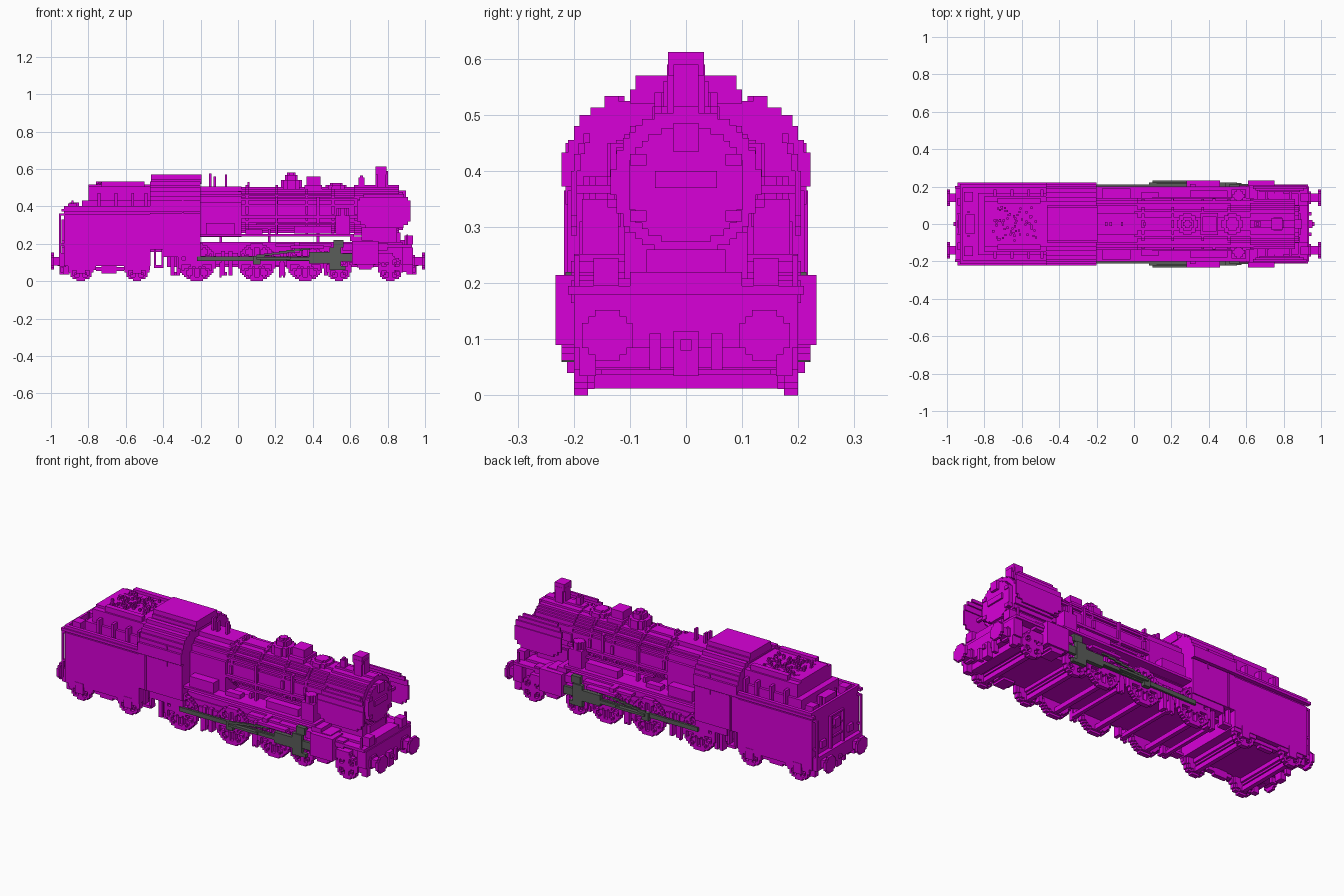
import bpy, bmesh, math, random

if "Cube" in bpy.data.objects:
    bpy.data.objects.remove(bpy.data.objects["Cube"])

U = 2 / 178          # block size of the stepped surfaces
random.seed(4)


def material(name, col):
    m = bpy.data.materials.new(name)
    m.diffuse_color = (*col, 1)
    m.use_nodes = True
    m.node_tree.nodes["Principled BSDF"].inputs["Base Color"].default_value = (*col, 1)
    return m


MAGENTA = material("magenta", (0.69, 0.0, 0.69))
GREY = material("rod grey", (0.1, 0.11, 0.1))


def part(name, boxes, mat=MAGENTA):
    """One object from boxes (x0, x1, y0, y1, z0, z1)."""
    bm = bmesh.new()
    for b in boxes:
        v = [bm.verts.new((b[i], b[2 + j], b[4 + k])) for i in (0, 1) for j in (0, 1) for k in (0, 1)]
        for f in ((0, 1, 3, 2), (4, 6, 7, 5), (0, 4, 5, 1), (2, 3, 7, 6), (0, 2, 6, 4), (1, 5, 7, 3)):
            bm.faces.new([v[i] for i in f])
    me = bpy.data.meshes.new(name)
    bm.to_mesh(me)
    bm.free()
    me.materials.append(mat)
    ob = bpy.data.objects.new(name, me)
    bpy.context.collection.objects.link(ob)
    return ob


def mir(boxes):
    """Boxes plus their mirror images across y = 0."""
    return boxes + [(b[0], b[1], -b[3], -b[2], b[4], b[5]) for b in boxes]


def rows(x0, x1, table):
    """Lengthwise body from (z0, z1, half width) rows."""
    return [(x0, x1, -w, w, a, b) for a, b, w in table]


def disc(axis, ca, cb, r, lo, hi, test=None):
    """Stepped disc made of block rows; test(a, b) can carve it."""
    n = math.ceil(r / U)
    test = test or (lambda a, b: True)
    out, prev = [], None
    for j in range(-n, n):
        runs, start = [], None
        for i in range(-n, n + 1):
            a, b = (i + .5) * U, (j + .5) * U
            on = i < n and math.hypot(a, b) <= r and test(a, b)
            if on and start is None:
                start = i
            if not on and start is not None:
                runs.append((start, i))
                start = None
        if runs and prev and prev[0] == runs:
            prev[2] = j + 1
        else:
            prev = [runs, j, j + 1]
            out.append(prev)
    res = []
    for runs, j0, j1 in out:
        for s, e in runs:
            a0, a1, b0, b1 = ca + s * U, ca + e * U, cb + j0 * U, cb + j1 * U
            res.append({"x": (lo, hi, a0, a1, b0, b1), "y": (a0, a1, lo, hi, b0, b1),
                        "z": (a0, a1, b0, b1, lo, hi)}[axis])
    return res


def spoked(r, count):
    def test(a, b):
        d = math.hypot(a, b)
        step = 2 * math.pi / count
        off = abs((math.atan2(b, a) + step / 2) % step - step / 2)
        return d > r - 1.6 * U or d < 2.3 * U or d * off < .6 * U
    return test


# Wheels with a backing plate behind the spokes, axle and cross beam
WHEELS = [("driving_wheels", (-.22, .10, .36), .101, 10),
          ("leading_wheels", (.54, .815), .0675, 8),
          ("tender_wheels", (-.84, -.54), .0675, 8)]
for name, xs, r, n in WHEELS:
    for k, x in enumerate(xs, 1):
        part(f"{name}_{k}", mir(disc("y", x, r, r, .175, .2, spoked(r, n))
                                + disc("y", x, r, r - U, .163, .18)))
        part(f"{name}_{k}_axle", disc("y", x, r, .023, -.17, .17)
             + [(x - .012, x + .012, -.17, .17, .012, .038)])

# Chassis: a flat floor between the wheels, and brake gear
part("chassis", [(-.38, .88, -.163, .163, .075, .208), (-.93, -.47, -.163, .163, .08, .16),
                 (-.47, -.38, -.1, .1, .155, .19)])
part("frame_details", mir([(x, x + .02, .15, .19, .03, .16) for x in (-.36, -.33, -.09, -.05, .225, .46)]
                          + [(x, x + .012, .17, .19, .02, .1) for x in (-.1, .22, .24)]
                          + [(-.2, .5, .15, .168, .15, .178), (-.12, 0, .15, .18, .09, .15),
                             (.18, .26, .15, .18, .08, .15)]))
part("brake_beams", [(x, x + .02, -.17, .17, .03, .05) for x in (-.35, -.08, .235)])
part("boiler_supports", [(x, x + .015, -.13, .13, .19, .28) for x in (-.1, .16, .42)])

# Boiler, firebox, smokebox and bands
part("boiler", disc("x", 0, .38, .124, 0, .66))
part("firebox", rows(-.2, .02, [(.235, .42, .14), (.42, .455, .125), (.455, .48, .1), (.48, .505, .06)]))
part("boiler_bands", [b for x in (.04, .2, .36, .5) for b in disc("x", 0, .38, .131, x, x + .015)])
part("smokebox", disc("x", 0, .38, .131, .62, .862))
part("smokebox_door", disc("x", 0, .375, .105, .86, .883) + [(.88, .892, -.055, .055, .37, .4)]
     + mir([(.86, .888, .07, .1, .31, .33), (.86, .888, .07, .1, .41, .43)]))
part("smokebox_saddle", [(.66, .85, -.11, .11, .18, .29), (.8, .87, -.07, .07, .18, .26)])
part("top_lamp", [(.85, .897, -.023, .023, .435, .485)])

# Fittings on top of the boiler
part("chimney", disc("z", .768, 0, .034, .49, .59) + [(.735, .795, -.032, .032, .57, .612)])
part("steam_dome", disc("z", .285, 0, .056, .49, .54) + disc("z", .285, 0, .036, .54, .568)
     + disc("z", .285, 0, .02, .56, .58))
part("sand_box", [(.365, .44, -.04, .04, .49, .56), (.355, .45, -.06, .06, .49, .515)])
part("feed_dome", disc("z", .525, 0, .056, .48, .515) + disc("z", .525, 0, .034, .51, .526))
part("valves", [(.645, .675, -.015, .015, .5, .555), (.653, .667, -.008, .008, .55, .565)]
     + [(x, x + .012, -.012, .012, .49, z) for x, z in ((-.155, .575), (-.13, .56), (-.07, .57), (.05, .53))])

# Running boards, with pipes and tanks along the boiler
part("running_boards", mir([(-.2, .62, .1, .2, .238, .252), (.6, .66, .1, .205, .215, .24),
                            (.64, .72, .1, .205, .195, .22)]))
part("side_pipes", mir([(-.2, .64, .12, .14, .335, .35), (-.1, .64, .105, .125, .43, .442),
                        (.1, .6, .13, .145, .3, .312), (-.2, .5, .09, .11, .455, .466),
                        (.42, .435, .11, .135, .25, .45), (.2, .212, .12, .14, .25, .45)]))
part("side_tanks", mir([(-.17, -.02, .13, .19, .25, .31), (.3, .5, .13, .18, .255, .295),
                        (.52, .6, .12, .185, .25, .35), (.04, .13, .13, .17, .25, .275)]
                       + disc("z", .56, .15, .03, .3, .39)))

# Smoke deflectors with cut corners, standing clear of the smokebox
part("smoke_deflectors", mir([(.68, .885, .194, .205, .285, .3), (.655, .908, .194, .205, .3, .32),
                              (.635, .922, .194, .205, .32, .4), (.635, .922, .188, .2, .4, .43),
                              (.65, .91, .18, .192, .43, .45), (.67, .888, .171, .183, .45, .467),
                              (.7, .715, .11, .195, .36, .375), (.83, .845, .11, .195, .36, .375)]))

# Front platform, cylinders, beam and couplings
part("front_platform", [(.63, .93, -.21, .21, .18, .195), (.87, .93, -.1, .1, .19, .22),
                        (.88, .935, -.2, .2, .085, .18), (.84, .9, -.19, .19, .05, .09)])
part("cylinders", mir(disc("y", .68, .13, .07, .14, .222) + [(.61, .75, .14, .233, .09, .215),
                      (.56, .8, .15, .205, .165, .205), (.56, .83, .15, .2, .1, .15)]))
part("front_lamps", mir([(.89, .935, .12, .165, .195, .245), (.9, .91, .19, .2, .19, .25)]))
for end, s in (("front", 1), ("rear", -1)):
    def span(a, b):
        return (a, b) if s > 0 else (-b, -a)
    part(end + "_buffers", mir(disc("x", .14, .107, .045, *span(.985, 1))
                               + disc("x", .14, .107, .024, *span(.92, .99))
                               + disc("x", .14, .107, .034, *span(.925, .945))))
    part(end + "_coupling", [(*span(.92, .955), -.022, .022, .035, .115), (*span(.93, .965), -.01, .01, .08, .1)]
         + mir([(*span(.92, .95), .045, .065, .045, .11), (*span(.9, .935), .16, .19, .035, .09)]))

# Cab with stepped arched roof
part("cab", rows(-.47, -.2, [(.17, .365, .211), (.365, .433, .2), (.433, .455, .21),
                             (.455, .48, .2), (.48, .5, .19), (.5, .513, .17), (.513, .525, .125)])
     + mir([(-.47, -.2, .19, .222, .372, .433), (-.47, -.2, .12, .145, .513, .534)])
     + [(-.4, -.2, -.205, .205, .13, .17)])
part("cab_roof_cap", rows(-.465, -.195, [(.52, .545, .1), (.545, .57, .09)]))
part("cab_trim", mir([(-.3, -.292, .2, .215, .34, .45), (-.43, -.42, .205, .217, .17, .365)]))
part("cab_steps", mir([(-.45, -.438, .17, .2, .07, .17), (-.41, -.398, .17, .2, .07, .17),
                       (-.45, -.4, .16, .205, .07, .085), (-.28, -.2, .16, .2, .1, .13)]))

# Tender: body with raised side sheets, upright bunker with struts, coal
part("tender_body", rows(-.93, -.468, [(.08, .36, .21), (.36, .374, .2)])
     + mir([(-.945, -.468, .2, .222, .372, .387), (-.93, -.468, .195, .215, .372, .402)])
     + [(-.93, -.915, -.2, .2, .37, .402)])
part("tender_bunker", rows(-.835, -.468, [(.37, .432, .165)])
     + rows(-.8, -.468, [(.432, .505, .15), (.505, .518, .12)])
     + mir([(-.73, -.5, .11, .14, .505, .534)]))
part("bunker_struts", mir([(x, x + .015, .14, .185, .37, .47) for x in (-.75, -.66, -.57, -.5)]))
coal = []
for _ in range(130):
    x, y = random.uniform(-.76, -.53), random.uniform(-.1, .09)
    coal.append((x, x + U, y, y + U, .51, .521 + random.choice((0, U))))
part("coal", coal)
part("tender_hatches", [(-.9, -.85, -.05, .05, .37, .42)]
     + mir([(-.91, -.86, .12, .17, .37, .415), (-.89, -.88, .06, .07, .37, .43)]))

# Tender rear details and running gear
part("tender_rear", mir([(-.957, -.946, .19, .202, .1, .35), (-.957, -.925, .19, .202, .35, .361),
                         (-.957, -.925, .19, .202, .19, .2),
                         (-.945, -.925, .1, .14, .18, .22), (-.945, -.925, .05, .06, .12, .33)])
     + [(-.955, -.92, -.2, .2, .075, .15), (-.945, -.925, -.022, .022, .25, .3)]
     + [(-.94, -.925, -.06, .06, z, z + .01) for z in (.2, .26, .32)])
part("tender_bogies", mir([(-.91, -.76, .185, .205, .06, .09), (-.61, -.47, .185, .205, .06, .09),
                           (-.865, -.815, .19, .212, .04, .1), (-.565, -.515, .19, .212, .04, .1),
                           (-.76, -.61, .16, .19, .055, .075), (-.73, -.65, .16, .185, .04, .085)]))

# Grey rods and crossheads, with the valve gear bracket above
part("connecting_rods", mir([(-.22, .4, .2, .212, .108, .132), (.08, .12, .2, .222, .09, .135),
                             (.1, .28, .212, .232, .115, .128), (.26, .4, .212, .222, .11, .13)]), GREY)
part("crossheads", mir([(.38, .5, .2, .222, .095, .155), (.49, .55, .2, .222, .06, .18),
                        (.535, .61, .2, .215, .105, .148), (.51, .565, .19, .215, .18, .22),
                        (.55, .575, .2, .22, .06, .08)]), GREY)
part("valve_rods", mir([(.1 + i * .04, .145 + i * .04, .213, .222, .13 + i * .006, .142 + i * .006)
                        for i in range(7)]), GREY)
part("valve_gear_bracket", mir([(.28, .46, .2, .233, .175, .19), (.3, .33, .165, .215, .15, .21),
                                (.2, .5, .165, .2, .185, .2)]))
